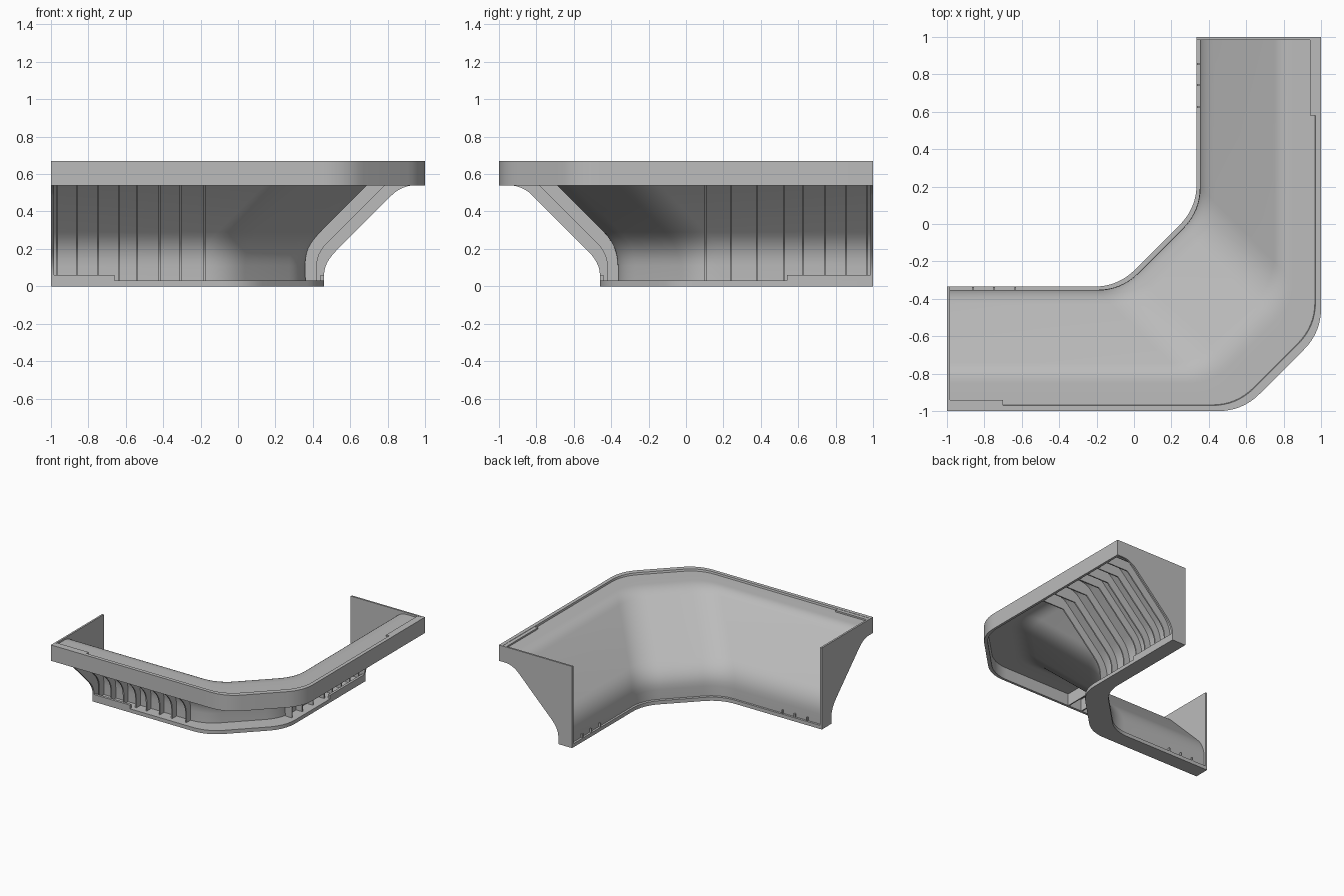
import bpy, bmesh, math
from mathutils import Vector

old = bpy.data.objects.get("Cube")
if old:
    bpy.data.objects.remove(old, do_unlink=True)

grey = bpy.data.materials.new("plain_grey")
grey.use_nodes = True
COLOR = (0.5, 0.5, 0.5, 1)
grey.diffuse_color = COLOR
grey.node_tree.nodes["Principled BSDF"].inputs["Base Color"].default_value = COLOR


def finish(name, bm):
    """Turn a bmesh into a named grey object with sharp edges kept."""
    bmesh.ops.recalc_face_normals(bm, faces=bm.faces)
    mesh = bpy.data.meshes.new(name)
    bm.to_mesh(mesh)
    bm.free()
    mesh.materials.append(grey)
    obj = bpy.data.objects.new(name, mesh)
    bpy.context.collection.objects.link(obj)
    bpy.ops.object.select_all(action='DESELECT')
    obj.select_set(True)
    bpy.context.view_layer.objects.active = obj
    bpy.ops.object.shade_smooth_by_angle(angle=math.radians(28))
    return obj


def rounded(p, corner, q, steps=8):
    """Curve from p to q, bending around a corner."""
    out = []
    for i in range(steps + 1):
        t = i / steps
        out.append(p * (1 - t) ** 2 + corner * (2 * t * (1 - t)) + q * t * t)
    return out


def path(d):
    """Plan line lying d inside the outer rim, bent in two soft corners."""
    a = Vector((-0.99, d - 1))
    v = Vector((0.58 - d, d - 1))
    w = Vector((1 - d, d - 0.58))
    b = Vector((1 - d, 0.99))
    along, diag = Vector((0.13, 0)), Vector((0.092, 0.092))
    return ([a] + rounded(v - along, v, v + diag)
            + rounded(w - diag, w, w + Vector((0, 0.13))) + [b])


def sweep(name, profile):
    """Carry a closed (inset, height) profile around the corner."""
    bm = bmesh.new()
    rows = [[bm.verts.new((p.x, p.y, z)) for p in path(d)] for d, z in profile]
    for r0, r1 in zip(rows, rows[1:] + rows[:1]):
        for i in range(len(r0) - 1):
            bm.faces.new((r0[i], r0[i + 1], r1[i + 1], r1[i]))
    for end in (0, -1):
        bm.faces.new([r[end] for r in rows])
    return finish(name, bm)


def slab(name, outline, x0, x1, other_arm):
    """Extrude an (inset, height) outline along one arm."""
    def place(x, d, z):
        y = d - 1
        return (-y, -x, z) if other_arm else (x, y, z)
    bm = bmesh.new()
    a = [bm.verts.new(place(x0, d, z)) for d, z in outline]
    b = [bm.verts.new(place(x1, d, z)) for d, z in outline]
    bm.faces.new(a)
    bm.faces.new(b)
    for i in range(len(a)):
        j = (i + 1) % len(a)
        bm.faces.new((a[i], a[j], b[j], b[i]))
    return finish(name, bm)


def rect(d0, d1, z0, z1):
    return [(d0, z0), (d1, z0), (d1, z1), (d0, z1)]


def bend(p, corner, q):
    return [tuple(v) for v in rounded(Vector(p), Vector(corner), Vector(q), 6)]


# Main shell: skirted rim, shelf, sloping sheet and foot
shell = ([(0, 0.54), (0, 0.67), (0.03, 0.67), (0.033, 0.655)]
         + bend((0.15, 0.655), (0.212, 0.655), (0.257, 0.61))
         + bend((0.57, 0.297), (0.648, 0.219), (0.648, 0.11))
         + [(0.648, 0.03), (0.665, 0.03), (0.665, 0), (0.54, 0),
            (0.54, 0.03), (0.635, 0.03)]
         + bend((0.635, 0.11), (0.635, 0.215), (0.56, 0.29))
         + bend((0.255, 0.595), (0.21, 0.64), (0.15, 0.64))
         + [(0.02, 0.64), (0.02, 0.54)])
sweep("corner_shell", shell)

# End plate and rib outlines
plate = ([(0, 0.54), (0, 0.67), (0.665, 0.67), (0.665, 0), (0.54, 0)]
         + bend((0.54, 0.06), (0.54, 0.125), (0.475, 0.19))
         + bend((0.18, 0.485), (0.125, 0.54), (0.05, 0.54)))
rib = ([(0.64, 0.03), (0.58, 0.03)]
       + bend((0.58, 0.1), (0.58, 0.175), (0.525, 0.23))
       + [(0.215, 0.54), (0.01, 0.54), (0.01, 0.648), (0.15, 0.648)]
       + bend((0.15, 0.648), (0.21, 0.648), (0.256, 0.602))[1:]
       + bend((0.565, 0.293), (0.642, 0.217), (0.642, 0.11)))

spots = {"front": [-0.968, -0.86, -0.748, -0.635, -0.539, -0.42, -0.308, -0.18],
         "side": [-0.968, -0.855, -0.743, -0.625, -0.523, -0.378, -0.239, -0.105]}
for arm, places in spots.items():
    other = arm == "side"
    slab(arm + "_end_plate", plate, -1, -0.985, other)
    for n, x in enumerate(places):
        slab(f"{arm}_rib_{n + 1}", rib, x - 0.005, x + 0.005, other)
    # Thickened strips near the arm end
    stop = -0.54 if other else -0.66
    slab(arm + "_foot_step", rect(0.54, 0.56, 0.03, 0.06), -0.985, stop, other)
    slab(arm + "_rim_step", rect(0.03, 0.06, 0.65, 0.668), -0.985,
         -0.58 if other else -0.7, other)
    # Small gussets on the foot ledge
    for n, x in enumerate(places[1:4]):
        slab(f"{arm}_gusset_{n + 1}", rect(0.645, 0.663, 0.03, 0.06),
             x - 0.005, x + 0.005, other)
